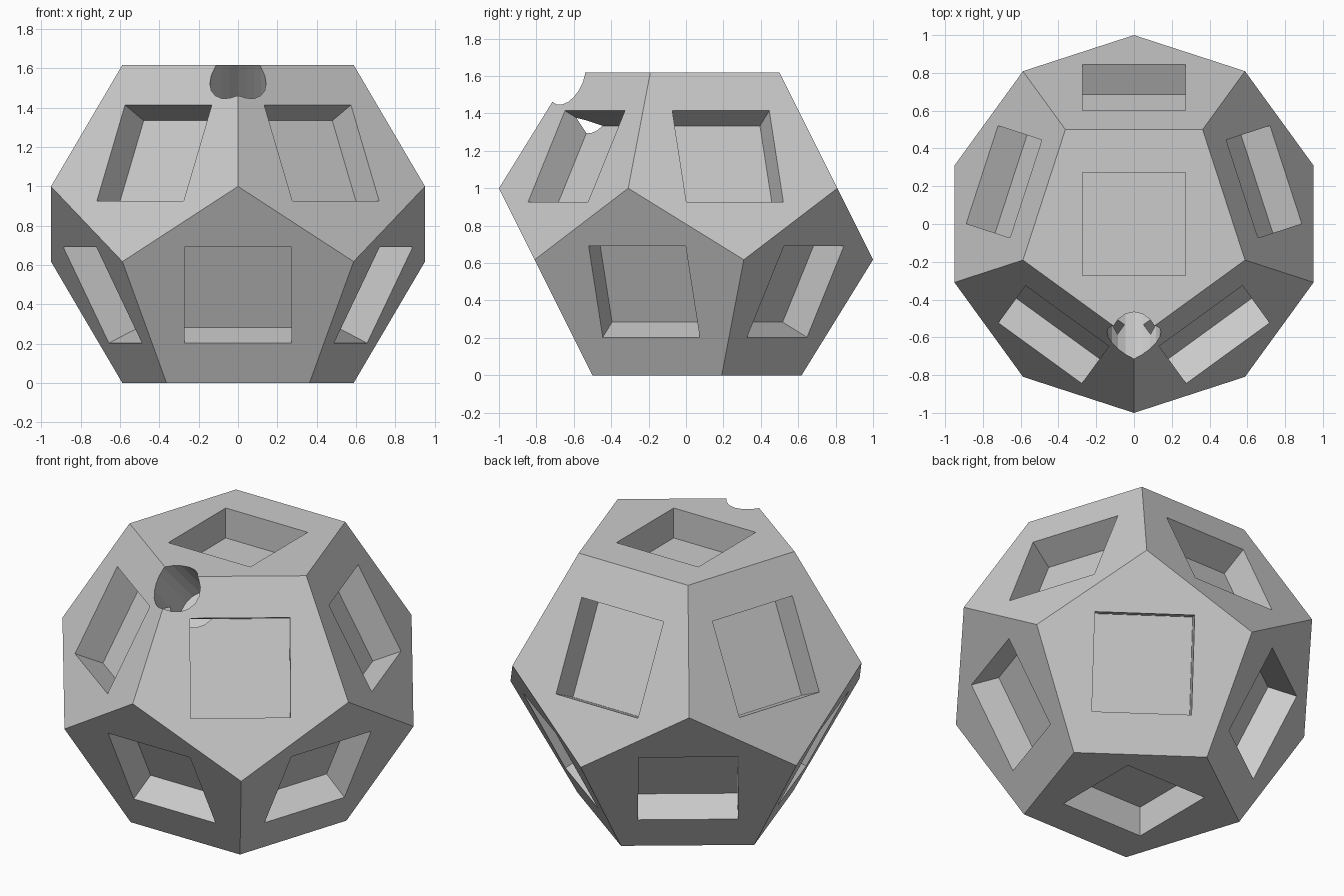
import bpy, bmesh
from math import sin, cos, radians, sqrt
from mathutils import Vector, Matrix

cube = bpy.data.objects.get("Cube")
if cube:
    bpy.data.objects.remove(cube, do_unlink=True)

PHI = (1 + sqrt(5)) / 2
SMALL = 1 / PHI                 # radius of the cap pentagons
POCKET, DEPTH, LIP = 0.545, 0.18, 0.05

grey = bpy.data.materials.new("light_grey")
grey.use_nodes = True
colour = (0.6, 0.6, 0.6, 1)
grey.diffuse_color = colour
grey.node_tree.nodes["Principled BSDF"].inputs["Base Color"].default_value = colour


def make_object(name, bm):
    bmesh.ops.recalc_face_normals(bm, faces=bm.faces)
    mesh = bpy.data.meshes.new(name)
    bm.to_mesh(mesh)
    bm.free()
    mesh.materials.append(grey)
    obj = bpy.data.objects.new(name, mesh)
    bpy.context.collection.objects.link(obj)
    return obj


def ring(bm, start, radius, z):
    angles = [radians(start + 72 * i) for i in range(5)]
    return [bm.verts.new((radius * cos(a), radius * sin(a), z)) for a in angles]


def cut(target, cutter):
    cutter.hide_render = True
    mod = target.modifiers.new(cutter.name, "BOOLEAN")
    mod.operation = "DIFFERENCE"
    mod.solver = "EXACT"
    mod.object = cutter
    bpy.context.view_layer.objects.active = target
    bpy.ops.object.modifier_apply(modifier=mod.name)
    bpy.data.objects.remove(cutter, do_unlink=True)


# Twelve-sided body from four rings of five corners
bm = bmesh.new()
a = ring(bm, -90, SMALL, PHI)
b = ring(bm, -90, 1, 1)
c = ring(bm, -54, 1, SMALL)
d = ring(bm, -54, SMALL, 0)
bm.faces.new(a)
bm.faces.new(d[::-1])
for i in range(5):
    j = (i + 1) % 5
    bm.faces.new((a[i], b[i], c[i], b[j], a[j]))
    bm.faces.new((d[i], d[j], c[j], b[j], c[i]))
bmesh.ops.recalc_face_normals(bm, faces=bm.faces)
bm.normal_update()

# Square pocket cutter on every face, with its edges level
pockets = bmesh.new()
for face in bm.faces:
    n = face.normal.copy()
    t = Vector((1, 0, 0)) if abs(n.z) > 0.9 else Vector((0, 0, 1)).cross(n).normalized()
    u = n.cross(t)
    mid = face.calc_center_median() + n * (LIP - DEPTH) / 2
    frame = Matrix((t, u, n)).transposed().to_4x4()
    size = Matrix.Diagonal((POCKET, POCKET, DEPTH + LIP, 1))
    bmesh.ops.create_cube(pockets, size=1, matrix=Matrix.Translation(mid) @ frame @ size)
body = make_object("dodecahedron_body", bm)
cut(body, make_object("pocket_cutter", pockets))

# Slanted round hole at the upper front corner
hole = bmesh.new()
axis = Vector((0, 1, -1)).normalized()
start = Vector((0, -SMALL - 0.025, PHI - 0.025))
bmesh.ops.create_cone(
    hole, cap_ends=True, segments=20, radius1=0.143, radius2=0.143, depth=0.8,
    matrix=Matrix.Translation(start + axis * 0.05) @ axis.to_track_quat("Z", "Y").to_matrix().to_4x4())
cut(body, make_object("hole_cutter", hole))
